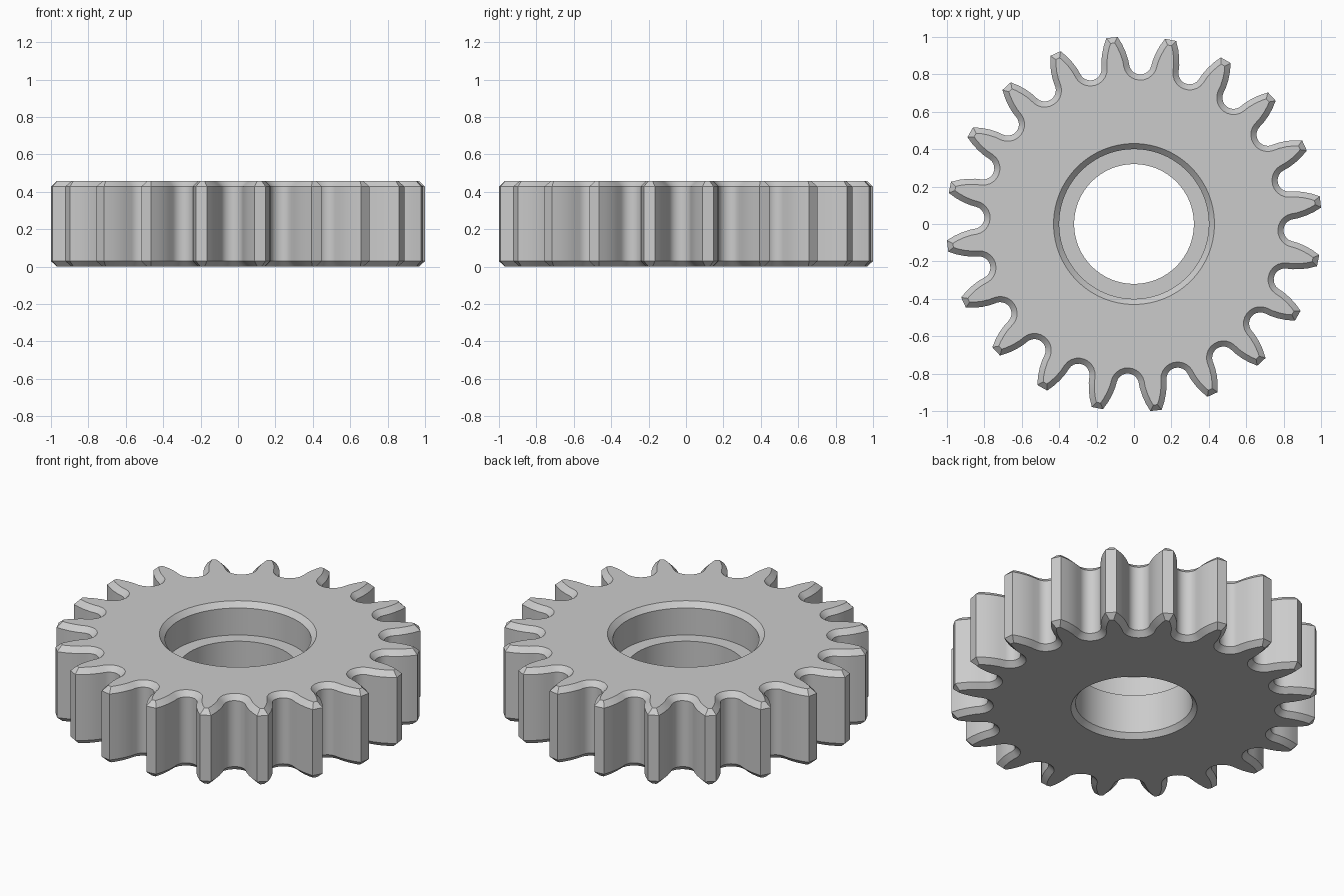
import bpy, bmesh, math
from mathutils import Vector, Matrix

TEETH = 20
HEIGHT = 0.458
CHAMFER = 0.03
LEDGE = 0.265

cube = bpy.data.objects.get("Cube")
if cube:
    bpy.data.objects.remove(cube, do_unlink=True)

steel = bpy.data.materials.new("grey steel")
steel.use_nodes = True
colour = (0.6, 0.6, 0.6, 1)
steel.diffuse_color = colour
steel.node_tree.nodes["Principled BSDF"].inputs["Base Color"].default_value = colour

# Half of one gap between teeth: a round root, then a curved flank up to the tip
half = []
for i in range(6):
    a = math.radians(15 * i)
    half.append(Vector((0.06 * math.sin(a), 0.86 - 0.06 * math.cos(a))))
half += [Vector(p) for p in ((0.066, 0.878), (0.081, 0.918), (0.101, 0.957), (0.127, 0.996))]
gap = half[::-1] + [Vector((-p.x, p.y)) for p in half[1:]]

# Repeat the gap around the wheel, counter-clockwise
outline = []
for k in range(TEETH):
    turn = Matrix.Rotation(math.radians(-2.25 + k * 360 / TEETH), 2)
    outline += [turn @ p for p in gap]
count = len(outline)


def inset(points, distance):
    """Move a counter-clockwise outline inwards with mitred corners."""
    result = []
    for i, p in enumerate(points):
        d1 = (p - points[i - 1]).normalized()
        d2 = (points[(i + 1) % len(points)] - p).normalized()
        n1, n2 = Vector((-d1.y, d1.x)), Vector((-d2.y, d2.x))
        result.append(p + (n1 + n2) * distance / (1 + n1.dot(n2)))
    return result


def circle(radius):
    start = math.atan2(outline[0].y, outline[0].x) - math.radians(1.25)
    return [Vector((radius * math.cos(start + math.tau * i / count),
                    radius * math.sin(start + math.tau * i / count))) for i in range(count)]


# Closed run of rings: toothed rim, top face, stepped bore, bottom face
face_edge = inset(outline, CHAMFER)
rings = [
    (face_edge, 0), (outline, CHAMFER),
    (outline, HEIGHT - CHAMFER), (face_edge, HEIGHT),
    (circle(0.43), HEIGHT), (circle(0.40), HEIGHT - CHAMFER),
    (circle(0.40), LEDGE), (circle(0.32), LEDGE),
    (circle(0.32), CHAMFER), (circle(0.345), 0),
]
bm = bmesh.new()
loops = [[bm.verts.new((p.x, p.y, z)) for p in points] for points, z in rings]
for low, high in zip(loops, loops[1:] + loops[:1]):
    for i in range(count):
        j = (i + 1) % count
        bm.faces.new((low[i], low[j], high[j], high[i]))
bmesh.ops.recalc_face_normals(bm, faces=bm.faces)

mesh = bpy.data.meshes.new("gear_wheel")
bm.to_mesh(mesh)
bm.free()
mesh.materials.append(steel)
gear = bpy.data.objects.new("gear_wheel", mesh)
bpy.context.collection.objects.link(gear)
bpy.ops.object.select_all(action="DESELECT")
gear.select_set(True)
bpy.context.view_layer.objects.active = gear
bpy.ops.object.shade_smooth_by_angle(angle=math.radians(30))
